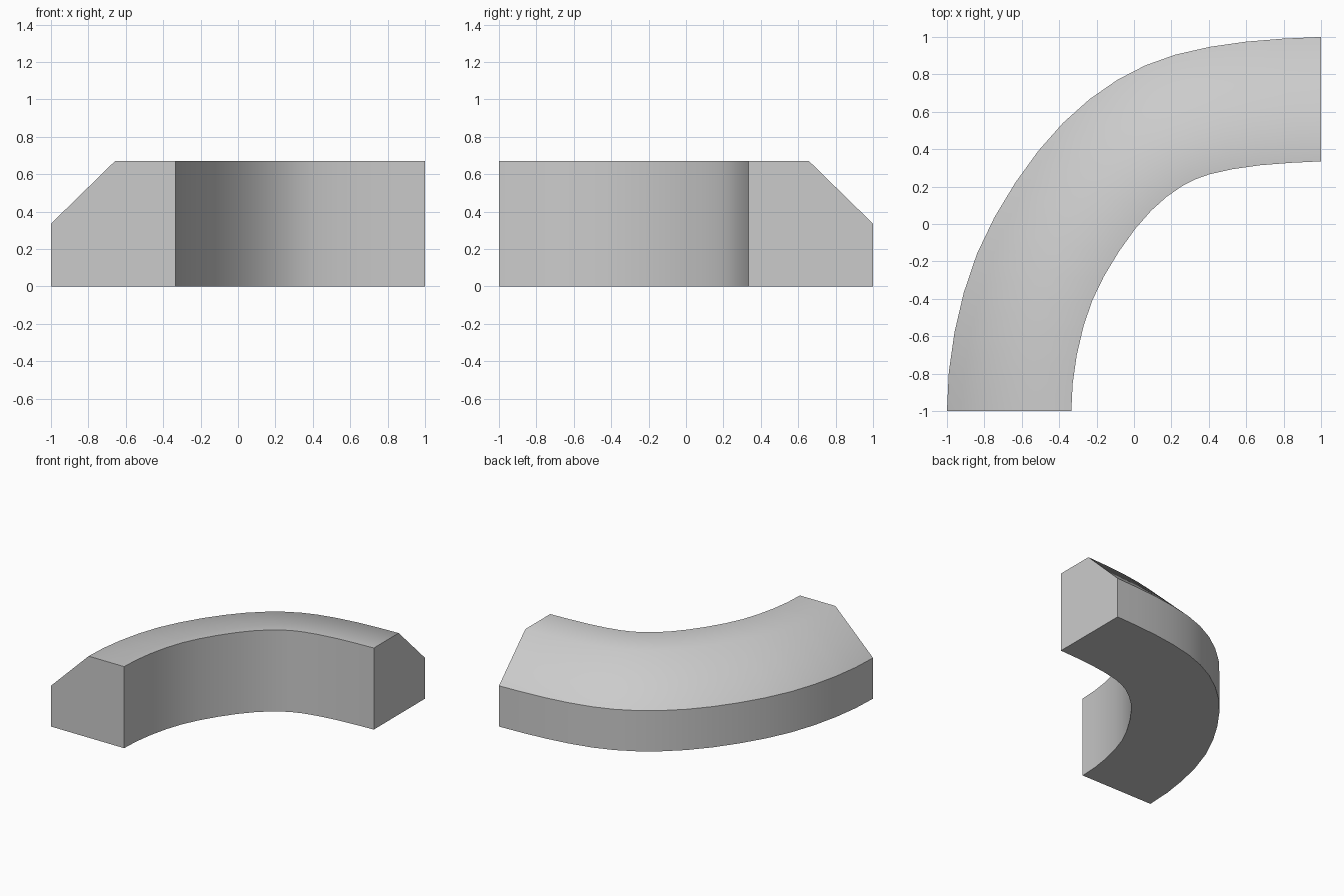
import bpy
import bmesh
from mathutils import Vector
from mathutils.geometry import interpolate_bezier

cube = bpy.data.objects.get("Cube")
if cube:
    bpy.data.objects.remove(cube, do_unlink=True)

WIDTH = 0.665

# Outer edge of the bend, smoothed through a few knots
knots = [Vector((x, y, 0)) for x, y in (
    (-1, -1), (-.96, -.58), (-.84, -.16), (-.635, .22), (-.38, .54),
    (-.09, .77), (.22, .905), (.6, .975), (1, 1))]
tangents = [Vector((0, .42, 0))]
tangents += [(after - before) / 2 for before, after in zip(knots, knots[2:])]
tangents.append(Vector((.4, .02, 0)))

path = []
for i in range(len(knots) - 1):
    span = interpolate_bezier(knots[i], knots[i] + tangents[i] / 3,
                              knots[i + 1] - tangents[i + 1] / 3, knots[i + 1], 3)
    path += span[:-1]
path.append(knots[-1])

# Cross-section: fraction of the width from the outer edge, then height
profile = ((0, 0), (0, .335), (.515, .67), (1, .67), (1, 0))

bm = bmesh.new()
rings = []
last = len(path) - 1
for i, point in enumerate(path):
    direction = path[min(i + 1, last)] - path[max(i - 1, 0)]
    if i == 0:
        direction = Vector((0, 1, 0))
    elif i == last:
        direction = Vector((1, 0, 0))
    inward = Vector((direction.y, -direction.x, 0)).normalized() * WIDTH
    rings.append([bm.verts.new(point + inward * t + Vector((0, 0, z)))
                  for t, z in profile])

# Skin between the sections; the ridge on top stays soft
count = len(profile)
RIDGE = 2
for a, b in zip(rings, rings[1:]):
    for j in range(count):
        k = (j + 1) % count
        bm.faces.new((a[j], b[j], b[k], a[k])).smooth = True
        if j != RIDGE:
            bm.edges.get((a[j], b[j])).smooth = False

# Flat end caps with crisp borders
for ring in (rings[0], rings[-1]):
    cap = bm.faces.new(ring)
    for edge in cap.edges:
        edge.smooth = False

bmesh.ops.recalc_face_normals(bm, faces=bm.faces)
mesh = bpy.data.meshes.new("curved_block")
bm.to_mesh(mesh)
bm.free()
block = bpy.data.objects.new("curved_block", mesh)
bpy.context.collection.objects.link(block)

# Plain grey surface
grey = bpy.data.materials.new("light_grey")
grey.use_nodes = True
color = (.6, .6, .6, 1)
grey.diffuse_color = color
grey.node_tree.nodes["Principled BSDF"].inputs["Base Color"].default_value = color
mesh.materials.append(grey)
